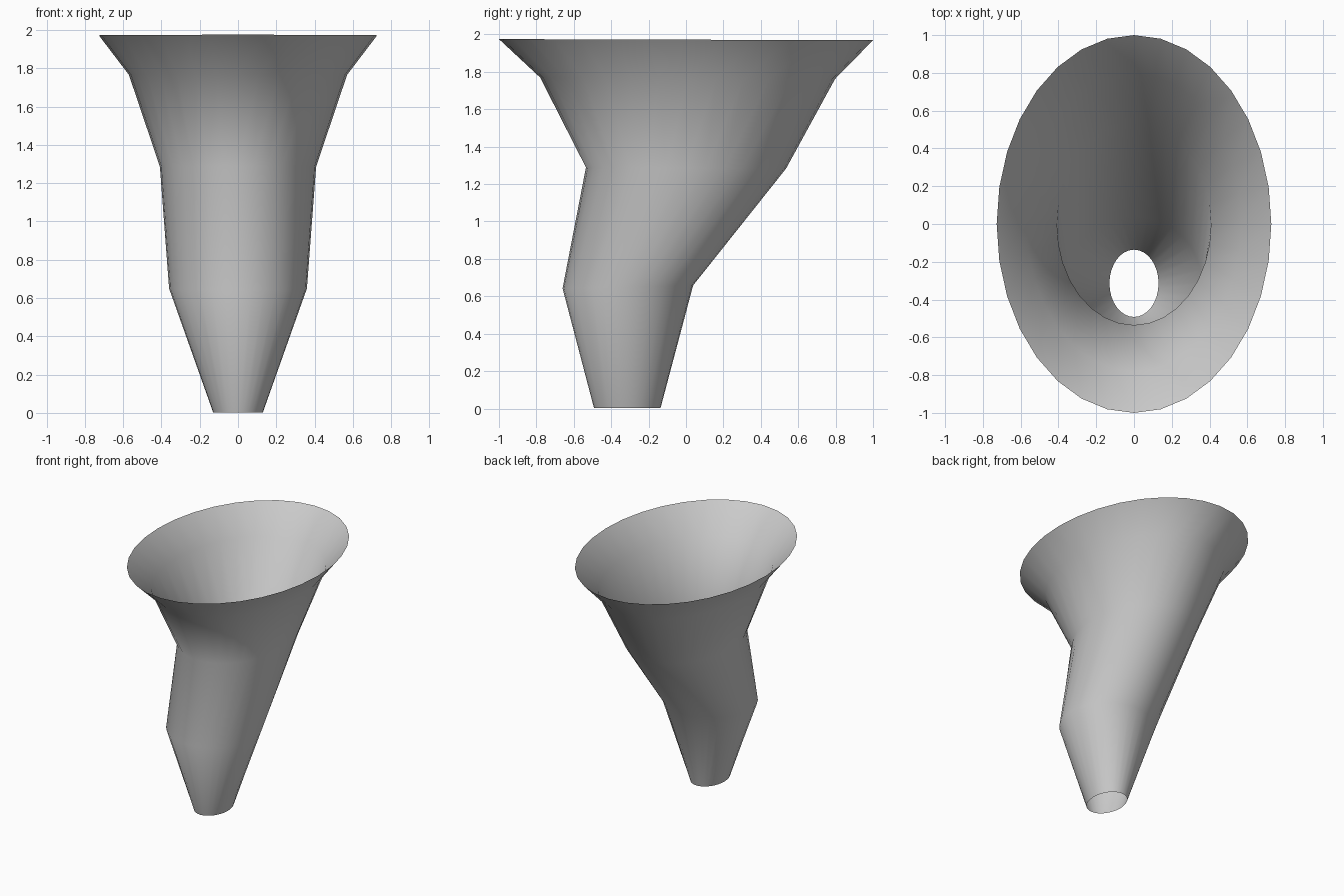
import bpy, bmesh, math

if "Cube" in bpy.data.objects:
    bpy.data.objects.remove(bpy.data.objects["Cube"])

SIDES = 32

# Cross-sections: front y, back y, half width x, front z, back z
RINGS = [
    (-0.492, -0.136, 0.130, 0.003, 0.003),
    (-0.660, 0.038, 0.360, 0.642, 0.658),
    (-0.535, 0.535, 0.408, 1.289, 1.283),
    (-0.780, 0.797, 0.570, 1.770, 1.762),
    (-1.000, 1.000, 0.727, 1.975, 1.969),
]


def elliptical_ring(bm, y0, y1, rx, z0, z1):
    verts = []
    for i in range(SIDES):
        a = 2 * math.pi * i / SIDES
        s = math.sin(a)
        verts.append(bm.verts.new((rx * math.cos(a),
                                   (y0 + y1) / 2 + (y1 - y0) / 2 * s,
                                   (z0 + z1) / 2 + (z1 - z0) / 2 * s)))
    return verts


# Open, flared, leaning funnel: a thin skin lofted through the rings
bm = bmesh.new()
rings = [elliptical_ring(bm, *r) for r in RINGS]
for low, high in zip(rings, rings[1:]):
    for i in range(SIDES):
        j = (i + 1) % SIDES
        bm.faces.new((low[i], low[j], high[j], high[i])).smooth = True

mesh = bpy.data.meshes.new("funnel")
bm.to_mesh(mesh)
bm.free()
bpy.context.collection.objects.link(bpy.data.objects.new("funnel", mesh))
